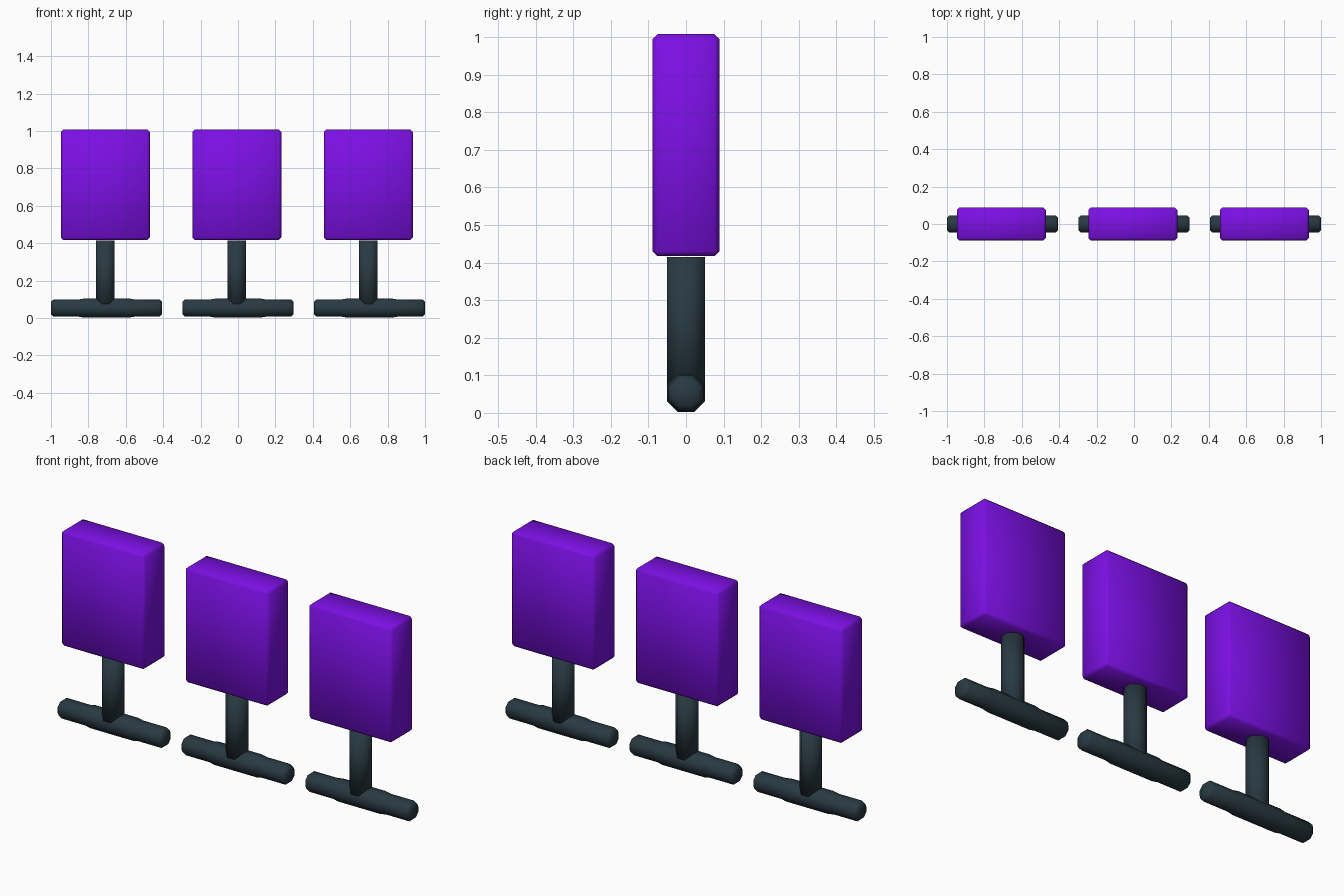
import bpy
import bmesh
import math
from mathutils import Matrix

if "Cube" in bpy.data.objects:
    bpy.data.objects.remove(bpy.data.objects["Cube"])


def material(name, colour):
    mat = bpy.data.materials.new(name)
    mat.diffuse_color = colour
    mat.use_nodes = True
    mat.node_tree.nodes["Principled BSDF"].inputs["Base Color"].default_value = mat.diffuse_color
    return mat


purple = material("purple", (0.2, 0.005, 0.78, 1))
slate = material("slate", (0.022, 0.042, 0.055, 1))


def finish(name, bm, mat, location):
    bmesh.ops.recalc_face_normals(bm, faces=bm.faces)
    for face in bm.faces:
        face.smooth = True
    mesh = bpy.data.meshes.new(name)
    bm.to_mesh(mesh)
    bm.free()
    mesh.materials.append(mat)
    obj = bpy.data.objects.new(name, mesh)
    obj.location = location
    bpy.context.collection.objects.link(obj)
    return obj


def octagon_rod(name, profile, mat, location, along_x=False):
    """Loft octagons through (position, apothem) pairs and cap both ends."""
    bm = bmesh.new()
    rings = []
    for pos, apothem in profile:
        r = apothem / math.cos(math.pi / 8)
        ring = []
        for i in range(8):
            a = (i + 0.5) * math.pi / 4
            u, v = r * math.cos(a), r * math.sin(a)
            ring.append(bm.verts.new((pos, u, v) if along_x else (u, v, pos)))
        rings.append(ring)
    for a, b in zip(rings, rings[1:]):
        for i in range(8):
            j = (i + 1) % 8
            bm.faces.new((a[i], a[j], b[j], b[i]))
    bm.faces.new(rings[0])
    bm.faces.new(rings[-1])
    return finish(name, bm, mat, location)


def bevelled_box(name, size, bevel, mat, location):
    bm = bmesh.new()
    bmesh.ops.create_cube(bm, size=1, matrix=Matrix.Diagonal((*size, 1)))
    bmesh.ops.bevel(bm, geom=bm.edges[:], offset=bevel, segments=1,
                    affect='EDGES', profile=0.5)
    return finish(name, bm, mat, location)


# Foot: slightly thicker in the middle, chamfered at the tips
half_foot = [(0.12, 0.051), (0.15, 0.046), (0.283, 0.046), (0.297, 0.034)]
foot_profile = [(-x, r) for x, r in reversed(half_foot)] + half_foot

for label, x in (("left", -0.703), ("middle", 0), ("right", 0.703)):
    octagon_rod(f"foot_{label}", foot_profile, slate, (x, 0, 0.053), True)
    # Upright post and the panel it carries
    octagon_rod(f"post_{label}", [(0.05, 0.05), (0.415, 0.05)], slate,
                (x - 0.006, 0, 0))
    bevelled_box(f"panel_{label}", (0.475, 0.177, 0.591), 0.013, purple,
                 (x - 0.006, 0, 0.7125))
